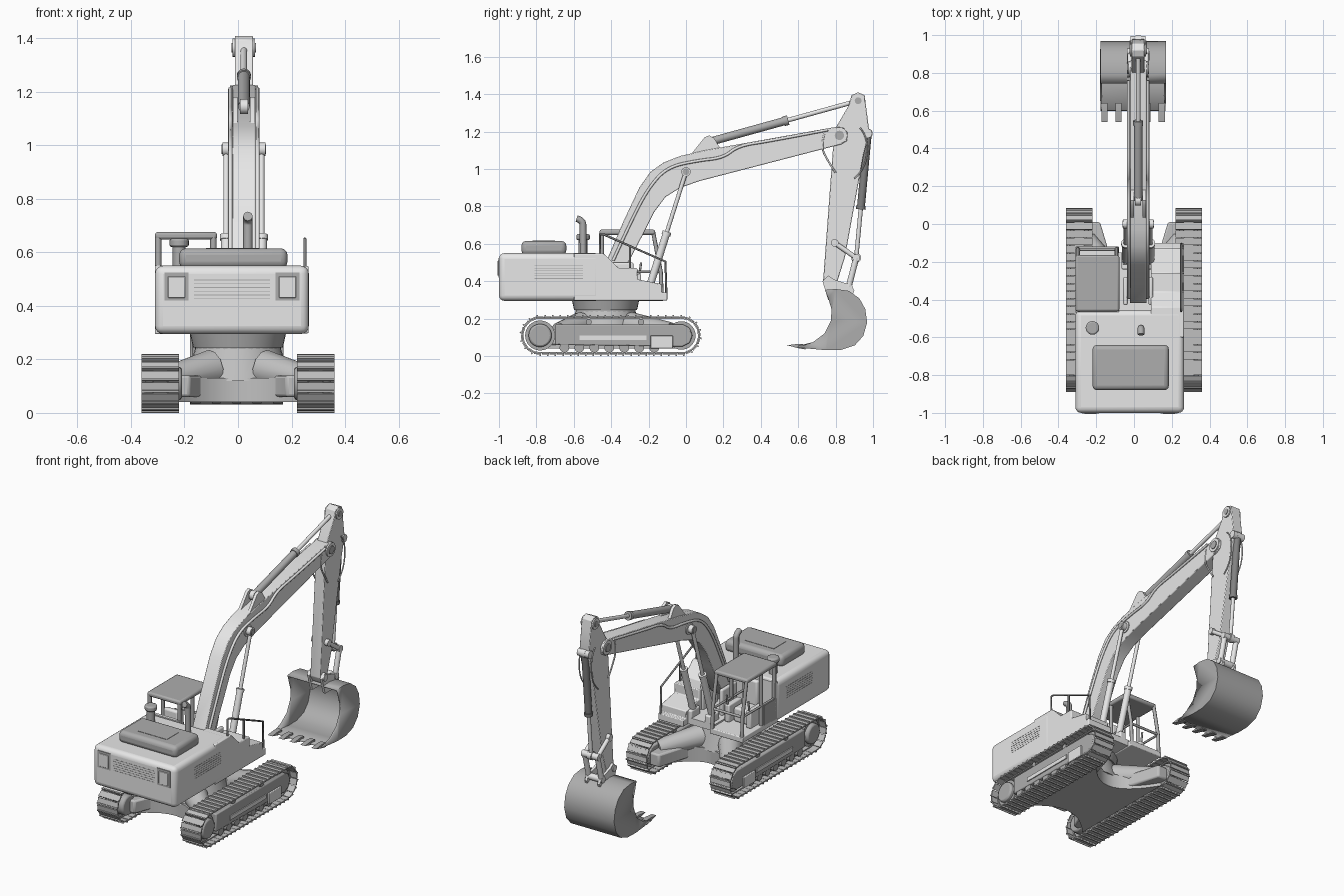
import bpy, bmesh, math
from mathutils import Vector, Matrix

cube = bpy.data.objects.get("Cube")
if cube:
    bpy.data.objects.remove(cube, do_unlink=True)


def material(name, value):
    mat = bpy.data.materials.new(name)
    mat.use_nodes = True
    color = (value, value, value, 1)
    mat.diffuse_color = color
    mat.node_tree.nodes["Principled BSDF"].inputs["Base Color"].default_value = color
    return mat


LIGHT = material("light grey paint", .8)
STEEL = material("track steel grey", .53)
MID = material("mid grey metal", .42)
DARK = material("dark grey metal", .22)
made = []


def finish(name, bm, mat, bevel=0, segments=3):
    bmesh.ops.recalc_face_normals(bm, faces=bm.faces)
    mesh = bpy.data.meshes.new(name)
    bm.to_mesh(mesh)
    bm.free()
    mesh.materials.append(mat)
    obj = bpy.data.objects.new(name, mesh)
    bpy.context.collection.objects.link(obj)
    if bevel:
        mod = obj.modifiers.new("bevel", 'BEVEL')
        mod.width, mod.segments = bevel, segments
    made.append(obj)
    return obj


def add_box(bm, xs, ys, zs):
    lo, hi = Vector((xs[0], ys[0], zs[0])), Vector((xs[1], ys[1], zs[1]))
    matrix = Matrix.Translation((lo + hi) / 2) @ Matrix.Diagonal((*(hi - lo), 1))
    return bmesh.ops.create_cube(bm, size=1, matrix=matrix)["verts"]


def box(name, xs, ys, zs, mat, bevel=0, segments=3):
    bm = bmesh.new()
    add_box(bm, xs, ys, zs)
    return finish(name, bm, mat, bevel, segments)


def prism(name, points, start, end, mat, axis='X', bevel=0):
    """Extrude a y-z outline along x, or an x-y outline along z."""
    bm = bmesh.new()
    place = (lambda p: (start, *p)) if axis == 'X' else (lambda p: (*p, start))
    face = bm.faces.new([bm.verts.new(place(p)) for p in points])
    new = bmesh.ops.extrude_face_region(bm, geom=[face])["geom"]
    shift = Vector((end - start, 0, 0) if axis == 'X' else (0, 0, end - start))
    for v in new:
        if isinstance(v, bmesh.types.BMVert):
            v.co += shift
    return finish(name, bm, mat, bevel, 2)


def rod(name, a, b, radius, mat, tip=None, sides=20, bevel=0):
    a, b = Vector(a), Vector(b)
    turn = (b - a).to_track_quat('Z', 'Y').to_matrix().to_4x4()
    bm = bmesh.new()
    bmesh.ops.create_cone(bm, cap_ends=True, segments=sides, radius1=radius,
                          radius2=radius if tip is None else tip, depth=(b - a).length,
                          matrix=Matrix.Translation((a + b) / 2) @ turn)
    return finish(name, bm, mat, bevel, 2)


def pin(name, y, z, half, radius, mat=LIGHT, x=.022):
    return rod(name, (x - half, y, z), (x + half, y, z), radius, mat)


def pipe(name, points, radius, mat, smooth=False):
    curve = bpy.data.curves.new(name, 'CURVE')
    curve.dimensions = '3D'
    curve.bevel_depth, curve.bevel_resolution, curve.use_fill_caps = radius, 2, True
    spline = curve.splines.new('NURBS' if smooth else 'POLY')
    spline.points.add(len(points) - 1)
    for p, co in zip(spline.points, points):
        p.co = (*co, 1)
    if smooth:
        spline.order_u, spline.use_endpoint_u = 3, True
    curve.materials.append(mat)
    bpy.context.collection.objects.link(bpy.data.objects.new(name, curve))


# Tracks: shoes and thin links follow a stadium path
BACK, FRONT, AXLE, RADIUS, SHOES = -.78, -.025, .11, .094, 52


def track_point(d):
    run, arc = FRONT - BACK, math.pi * RADIUS
    if d < run:
        return BACK + d, AXLE + RADIUS, 0
    if d < run + arc:
        a = (d - run) / RADIUS
        return FRONT + RADIUS * math.sin(a), AXLE + RADIUS * math.cos(a), -a
    if d < 2 * run + arc:
        return FRONT - (d - run - arc), AXLE - RADIUS, -math.pi
    a = math.pi + (d - 2 * run - arc) / RADIUS
    return BACK + RADIUS * math.sin(a), AXLE + RADIUS * math.cos(a), -a


for side, word in ((-1, "right"), (1, "left")):
    mid = side * .29
    pitch = 2 * (FRONT - BACK + math.pi * RADIUS) / SHOES
    bm = bmesh.new()
    for i in range(SHOES):
        y, z, angle = track_point(i * pitch)
        verts = add_box(bm, (-.07, .07), (-.019, .019), (0, .008))
        verts += add_box(bm, (-.07, .07), (-.018, -.010), (.007, .015))
        verts += add_box(bm, (-.025, .025), (-.021, .021), (-.006, .001))
        matrix = Matrix.Translation((mid, y, z)) @ Matrix.Rotation(angle, 4, 'X')
        bmesh.ops.transform(bm, matrix=matrix, verts=verts)
    finish(word + "_track", bm, STEEL)

    outline = [(-.70, .06), (-.70, .17), (-.02, .17), (.02, .15), (.035, .11), (.02, .07), (-.02, .05)]
    prism(word + "_track_frame", outline, mid - .05, mid + .05, MID, bevel=.006)
    out = mid + side * .05
    box(word + "_frame_panel", sorted((out, out + side * .006)), (-.57, -.21), (.085, .11), LIGHT)
    box(word + "_frame_step", sorted((out, out + side * .012)), (-.19, -.07), (.04, .11), LIGHT, .004)
    rod(word + "_sprocket", (mid - .03, BACK, AXLE), (mid + .03, BACK, AXLE), .08, MID, sides=32)
    rod(word + "_sprocket_hub", (mid - side * .08, BACK, AXLE), (mid + side * .055, BACK, AXLE), .062, MID, bevel=.01)
    rod(word + "_idler", (mid - .03, FRONT, AXLE), (mid + .03, FRONT, AXLE), .076, MID, sides=32)
    for i in range(7):
        y = -.65 + i * .08
        rod(word + "_roller", (mid - .048, y, .045), (mid + .048, y, .045), .026, MID)
    for y in (-.52, -.24):
        rod(word + "_carrier_roller", (mid - .045, y, .182), (mid + .045, y, .182), .016, MID)
    # Chassis legs: sloping arms above flared feet that meet the track frame
    for word_end, y, end in (("rear", -.3, -.08), ("front", -.56, -.68)):
        rod(word + "_" + word_end + "_arm", (side * .1, y, .165), (side * .25, end, .13), .072, STEEL, tip=.05, sides=12)
        toe = end + math.copysign(.09, end - y)
        foot = [(.06, y), (.12, (y + end) / 2), (.18, toe), (.25, toe), (.25, y)]
        prism(word + "_" + word_end + "_foot", [(side * p, q) for p, q in foot], .06, .14, STEEL, 'Z', .01)

# Centre frame with curved ends, and the slewing ring
steps = [-.24 + .04 * i for i in range(13)]
outline = [(x, -.24 + .2 * (x / .24) ** 2) for x in steps]
outline += [(x, -.62 - .14 * (x / .24) ** 2) for x in reversed(steps)]
prism("centre_frame", outline, .04, .13, STEEL, 'Z')
rod("centre_pedestal", (0, -.43, .12), (0, -.43, .24), .2, STEEL, tip=.16, sides=32)
rod("slewing_ring", (0, -.43, .23), (0, -.43, .25), .16, MID, sides=40)
rod("slewing_skirt", (0, -.43, .245), (0, -.43, .30), .168, MID, tip=.18, sides=40)

# House: counterweight, deck and engine hood
box("house", (-.31, .265), (-1, -.455), (.295, .55), LIGHT, .03, 4)
deck = [(-.6, .297), (-.1, .297), (-.1, .34), (-.13, .34), (-.13, .385), (-.26, .41), (-.26, .47),
        (-.36, .47), (-.44, .549), (-.6, .549)]
prism("deck_left", deck, .09, .264, LIGHT, bevel=.005)
box("deck_centre", (-.09, .1), (-.5, -.15), (.3, .34), LIGHT)
box("engine_hood", (-.22, .185), (-.88, -.64), (.54, .615), MID, .025, 3)
box("hood_grille", (-.12, .08), (-.82, -.70), (.61, .617), MID)
front_slats, side_slats = bmesh.new(), bmesh.new()
for i in range(6):
    z = .425 + i * .014
    add_box(front_slats, (-.165, .12), (-1.001, -.98), (z, z + .003))
    for x in (-.308, .263):
        add_box(side_slats, (x - .003, x + .003), (-.81, -.55), (z - .012, z - .009))
finish("front_slats", front_slats, MID)
finish("side_slats", side_slats, MID)
for x in (-.23, .185):
    box("lamp_recess", (x - .045, x + .045), (-1.003, -.97), (.42, .525), MID)
    box("lamp", (x - .032, x + .032), (-1.007, -.97), (.43, .51), LIGHT, .003)

# Air intake and exhaust
rod("intake_pipe", (-.22, -.55, .54), (-.22, -.55, .63), .024, MID)
rod("intake_cap", (-.22, -.55, .62), (-.22, -.55, .652), .036, MID, bevel=.008)
pipe("exhaust", [(.037, -.55, .54), (.037, -.55, .68), (.037, -.552, .725), (.037, -.585, .735)], .018, MID, True)

# Cab: floor, pillars, roof and seat
LEFT, RIGHT = -.092, -.298
box("cab_floor", (-.31, -.08), (-.47, -.12), (.295, .33), LIGHT, .005)
box("cab_rear_panel", (-.31, -.08), (-.465, -.445), (.3, .55), LIGHT)
box("cab_side_panel", (-.31, -.298), (-.46, -.33), (.32, .45), MID)
box("cab_roof", (-.31, -.078), (-.462, -.165), (.648, .676), MID, .01, 2)
for x in (LEFT, RIGHT):
    pipe("front_pillar", [(x, -.13, .32), (x, -.135, .45), (x, -.175, .66)], .011, MID)
    pipe("centre_pillar", [(x, -.32, .32), (x, -.32, .66)], .011, MID)
    pipe("rear_pillar", [(x, -.45, .32), (x, -.45, .66)], .012, MID)
    pipe("door_rail", [(x, -.45, .45), (x, -.135, .45)], .007, MID)
pipe("front_crossbar", [(LEFT, -.135, .45), (RIGHT, -.135, .45)], .008, MID)
box("seat_base", (-.24, -.14), (-.38, -.27), (.33, .42), LIGHT, .012)
box("seat_back", (-.24, -.14), (-.40, -.365), (.41, .57), LIGHT, .012)
for x in (-.265, -.115):
    box("seat_console", (x - .018, x + .018), (-.37, -.24), (.33, .44), LIGHT, .008)
    pipe("control_lever", [(x, -.25, .43), (x, -.24, .5)], .006, MID)

# Handrail on the deck
pipe("handrail", [(.25, -.46, .54), (.25, -.46, .65), (.25, -.44, .65), (.25, -.11, .505), (.25, -.105, .33)], .006, DARK)
pipe("handrail_post", [(.25, -.3, .46), (.25, -.3, .588)], .006, DARK)

# Boom with its brackets and pipes
boom = [(-.41, .44), (-.42, .52), (-.33, .73), (-.25, .90), (-.19, .985), (-.12, 1.035), (-.03, 1.07),
        (.1, 1.10), (.8, 1.225), (.84, 1.222), (.865, 1.195), (.86, 1.15), (.83, 1.132), (.07, .935),
        (-.03, .9), (-.11, .85), (-.17, .77), (-.23, .65), (-.335, .45), (-.37, .42)]
prism("boom", boom, -.022, .066, LIGHT, bevel=.004)
for x in (-.045, .089):
    box("boom_mount", (x - .012, x + .012), (-.43, -.28), (.3, .5), LIGHT, .01)
for x in (-.01, .054):
    lug = [(.02, 1.07), (.1, 1.17), (.125, 1.18), (.15, 1.165), (.19, 1.1)]
    prism("boom_cylinder_lug", lug, x - .009, x + .009, LIGHT)
for x in (-.029, .073):
    line = [(x, -.39, .51), (x, -.29, .73), (x, -.2, .9), (x, -.1, 1.01), (x, .06, 1.045), (x, .2, 1.06),
            (x, .28, 1.125), (x, .45, 1.15), (x, .76, 1.21)]
    pipe("boom_pipe", line, .008, LIGHT, True)
pin("boom_foot_pin", -.375, .46, .07, .022)
pin("boom_cylinder_pin", 0, .985, .083, .018, MID)
pin("boom_cylinder_boss", 0, .985, .05, .036)
pin("stick_boss", .82, 1.18, .052, .043)
pin("stick_pin", .82, 1.18, .057, .025, MID)

# Stick
stick = [(.87, 1.34), (.885, 1.395), (.92, 1.41), (.955, 1.395), (.962, 1.34), (.98, 1.2), (.95, 1.08),
         (.85, .53), (.8, .37), (.755, .36), (.733, .4), (.785, 1.1), (.80, 1.22)]
prism("stick", stick, -.012, .056, LIGHT, bevel=.004)


def cylinder(name, a, b, split, radius, mat):
    a, b = Vector(a), Vector(b)
    joint = a.lerp(b, split)
    rod(name + "_tube", a, joint, radius, mat)
    rod(name + "_collar", a.lerp(b, split - .03), joint, radius * 1.2, mat)
    rod(name + "_rod", joint, b, radius * .55, LIGHT)
    for end in (a, b):
        pin(name + "_eye", end.y, end.z, radius * .7, radius * 1.25, x=end.x)


# Hydraulic cylinders
for x in (-.044, .088):
    cylinder("boom_cylinder", (x, -.195, .37), (x, 0, .985), .48, .02, LIGHT)
    box("boom_cylinder_foot", (x - .022, x + .022), (-.24, -.15), (.3, .385), LIGHT, .008)
cylinder("stick_cylinder", (.022, .125, 1.145), (.022, .92, 1.365), .53, .022, MID)
cylinder("bucket_cylinder", (.022, .972, 1.19), (.022, .91, .525), .61, .021, DARK)
pin("stick_cylinder_pin", .92, 1.365, .042, .034)
pin("stick_cylinder_pin_cap", .92, 1.365, .046, .018, MID)
pin("bucket_cylinder_pin", .972, 1.19, .04, .024)

# Bucket linkage
for x in (-.022, .066):
    rod("stick_link", (x, .795, .605), (x, .91, .525), .013, LIGHT)
    rod("bucket_link", (x, .91, .525), (x, .87, .37), .016, LIGHT)
    prism("bucket_ear", [(.73, .40), (.76, .43), (.79, .41), (.85, .39), (.88, .39), (.9, .35), (.88, .3), (.76, .3)],
          x - .008, x + .008, LIGHT)
for label, y, z in (("upper", .795, .605), ("middle", .91, .525), ("lower", .87, .37), ("bucket", .757, .4)):
    pin(label + "_link_pin", y, z, .058, .02)

# Bucket shell, open towards the machine
wall = [(.745, .35), (.80, .355), (.87, .345), (.925, .305), (.955, .25), (.965, .18), (.945, .11),
        (.9, .06), (.83, .037), (.75, .035), (.6, .05)]
lip = [(.68, .075), (.74, .12), (.775, .19), (.778, .25), (.76, .31)]
bm = bmesh.new()
sides = [[bm.verts.new((x, *p)) for p in wall + lip] for x in (-.175, .165)]
for loop in sides:
    bm.faces.new(loop)
for i in range(len(wall) - 1):
    bm.faces.new((sides[0][i], sides[0][i + 1], sides[1][i + 1], sides[1][i]))
bucket = finish("bucket", bm, MID)
shell = bucket.modifiers.new("shell", 'SOLIDIFY')
shell.thickness, shell.offset = .01, 0
for i in range(5):
    x = -.157 + i * .076
    prism("bucket_tooth", [(.64, .035), (.64, .062), (.6, .065), (.54, .058), (.6, .042)], x - .016, x + .016, MID)

# Hoses beside the stick
for x in (-.02, .064):
    pipe("stick_hose", [(x, .74, 1.19), (x, .72, 1.12), (x, .76, 1.04), (x, .8, .98)], .005, LIGHT, True)
    pipe("bucket_hose", [(x, .93, 1.22), (x, .975, 1.17), (x, .96, 1.0), (x, .9, .95)], .004, LIGHT, True)

bpy.ops.object.select_all(action='DESELECT')
for obj in made:
    obj.select_set(True)
bpy.context.view_layer.objects.active = made[0]
bpy.ops.object.shade_smooth_by_angle(angle=math.radians(35))
